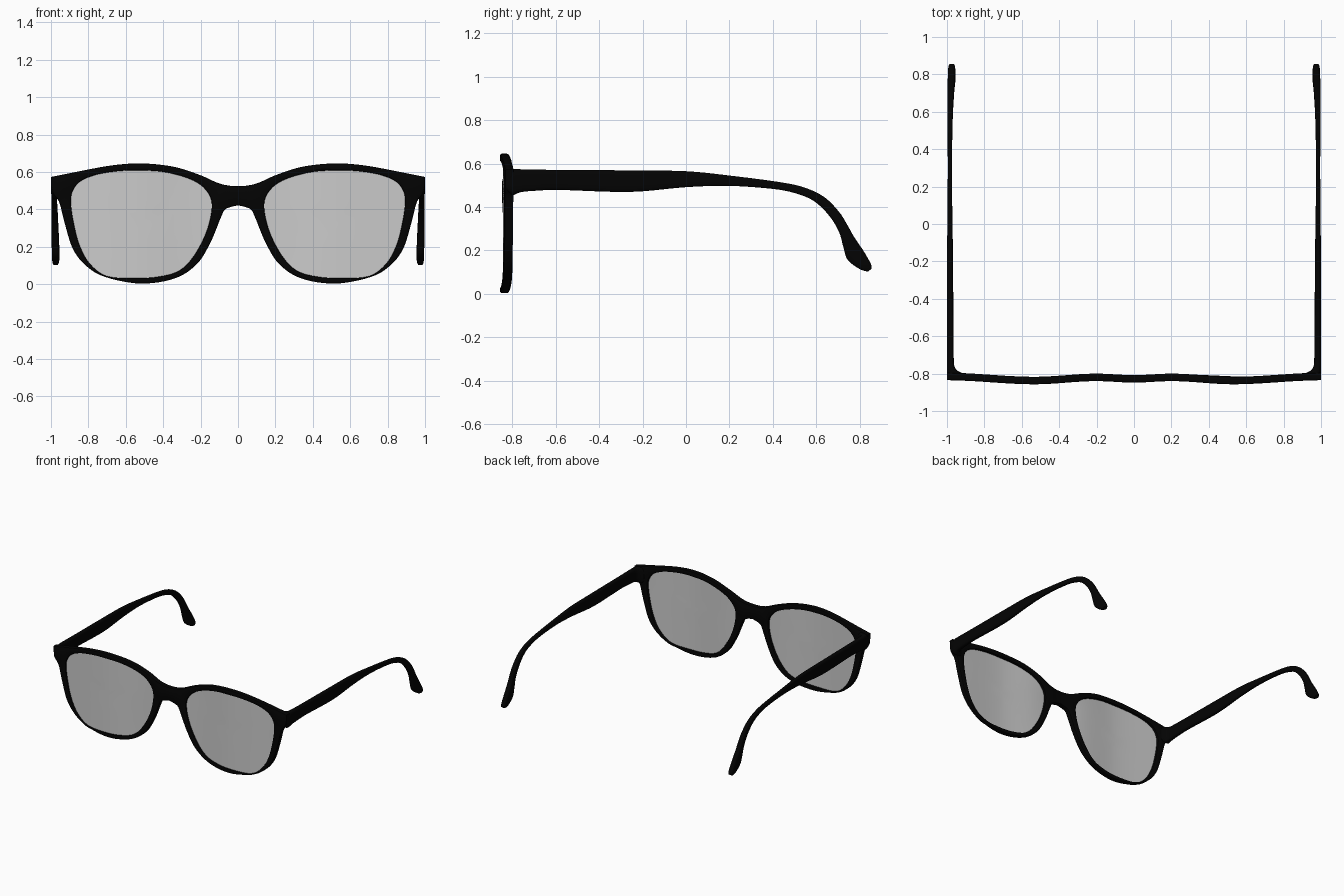
import bpy, bmesh, math
from mathutils import Vector

if "Cube" in bpy.data.objects:
    bpy.data.objects.remove(bpy.data.objects["Cube"])


def material(name, rgba):
    m = bpy.data.materials.new(name)
    m.diffuse_color = rgba
    m.use_nodes = True
    m.node_tree.nodes["Principled BSDF"].inputs["Base Color"].default_value = m.diffuse_color
    return m


black = material("black_acetate", (0.001, 0.001, 0.001, 1))
glass = material("tinted_glass", (0.6, 0.6, 0.6, 0.65))


def smooth_path(pts, closed=False, n=6):
    """Catmull-Rom curve through points of any dimension."""
    P = [Vector(p) for p in pts]
    if closed:
        P = [P[-1]] + P + [P[0], P[1]]
    else:
        P = [P[0]] + P + [P[-1]]
    out = []
    for a, b, c, d in zip(P, P[1:], P[2:], P[3:]):
        for i in range(n):
            t = i / n
            out.append(0.5 * (2 * b + (c - a) * t + (2 * a - 5 * b + 4 * c - d) * t * t
                              + (3 * b - a - 3 * c + d) * t ** 3))
    return out if closed else out + [P[-2]]


def front_y(x):
    """Depth of the gently waving front, by distance from the middle."""
    stops = [(0, -.828), (.2, -.820), (.53, -.837), (1.01, -.815)]
    x = abs(x)
    for (x0, y0), (x1, y1) in zip(stops, stops[1:]):
        if x <= x1:
            t = (x - x0) / (x1 - x0)
            return y0 + (y1 - y0) * t * t * (3 - 2 * t)
    return stops[-1][1]


def finish(name, bm, mat, angle=40):
    bmesh.ops.recalc_face_normals(bm, faces=bm.faces)
    me = bpy.data.meshes.new(name)
    bm.to_mesh(me)
    bm.free()
    ob = bpy.data.objects.new(name, me)
    bpy.context.collection.objects.link(ob)
    me.materials.append(mat)
    bpy.ops.object.select_all(action='DESELECT')
    ob.select_set(True)
    bpy.context.view_layer.objects.active = ob
    bpy.ops.object.shade_smooth_by_angle(angle=math.radians(angle))
    return ob


def offset(pts, d):
    """Move a closed outline outward (d > 0) or inward (d < 0)."""
    n = len(pts)
    area = sum(pts[i - 1].x * pts[i].y - pts[i].x * pts[i - 1].y for i in range(n))
    s = d if area > 0 else -d
    out = []
    for i in range(n):
        t = (pts[(i + 1) % n] - pts[i - 1]).normalized()
        out.append(pts[i] + Vector((t.y, -t.x)) * s)
    return out


def bridge(bm, rings):
    """Quads between successive closed rings."""
    for a, b in zip(rings, rings[1:]):
        for i in range(len(a)):
            bm.faces.new((a[i - 1], a[i], b[i], b[i - 1]))


# Front profile (right half, x-z)
brow = smooth_path([(0, .524), (.05, .527), (.11, .542), (.2, .582), (.32, .622), (.44, .641),
                    (.56, .645), (.68, .634), (.8, .613), (1, .573)])
rim = smooth_path([(1, .573), (.998, .52), (.985, .48), (.965, .455), (.95, .42), (.925, .32),
                   (.882, .187), (.81, .096), (.706, .037), (.52, .003), (.34, .030),
                   (.22, .107), (.146, .225), (.09, .36), (.065, .402), (0, .422)])
half = brow + rim[1:]
outline = half + [Vector((-p.x, p.y)) for p in half[-2:0:-1]]
hole = smooth_path([(.893, .43), (.885, .495), (.845, .548), (.765, .583), (.66, .602), (.55, .608),
                    (.40, .600), (.257, .562), (.176, .508), (.14, .428), (.164, .294),
                    (.23, .16), (.31, .075), (.417, .041), (.55, .032), (.70, .043),
                    (.79, .107), (.845, .203), (.877, .32)], closed=True)
mirror_hole = [Vector((-p.x, p.y)) for p in hole]

# Front frame: rounded walls along each outline, capped front and back, bent to the wavy depth
bm = bmesh.new()
section = [(.007, .02), (.002, .0175), (0, .012), (0, -.012), (.002, -.0175), (.007, -.02)]
caps = ([], [])
for loop, sign in ((outline, -1), (hole, 1), (mirror_hole, 1)):
    rings = [[bm.verts.new((p.x, p.y, d)) for p in offset(loop, sign * inset)]
             for inset, d in section]
    bridge(bm, rings)
    for cap, ring in zip(caps, (rings[0], rings[-1])):
        cap += [bm.edges.get((ring[i - 1], ring[i])) for i in range(len(ring))]
for cap in caps:
    bmesh.ops.triangle_fill(bm, edges=cap, use_beauty=True, normal=(0, 0, 1))
for v in bm.verts:
    x, z, d = v.co
    v.co = (x, front_y(x) + d, z)
finish("front_frame", bm, black)

# Lenses: curved discs of shrinking rings
for side, label in ((1, "right"), (-1, "left")):
    bm = bmesh.new()
    edge, mid = offset(hole, .003), Vector((.52, .33))
    rings = []
    for k in (1, .85, .65, .45, .25):
        pts = [mid + (p - mid) * k for p in edge]
        rings.append([bm.verts.new((side * p.x, front_y(p.x) - .003, p.y)) for p in pts])
    bridge(bm, rings)
    hub = bm.verts.new((side * mid.x, front_y(mid.x) - .003, mid.y))
    for i in range(len(edge)):
        bm.faces.new((rings[-1][i - 1], rings[-1][i], hub))
    lens = finish(label + "_lens", bm, glass)
    mod = lens.modifiers.new("thickness", 'SOLIDIFY')
    mod.thickness, mod.offset, mod.use_rim = .008, 0, False

# Temple stations: upper edge y,z / lower edge y,z / inner x, outer x
stations = [(-.83, .571, -.83, .478, .92, .998), (-.80, .575, -.80, .455, .918, 1),
            (-.785, .576, -.785, .459, .942, 1), (-.76, .574, -.76, .468, .96, 1),
            (-.70, .573, -.70, .474, .964, 1), (-.58, .571, -.58, .478, .965, 1),
            (-.26, .569, -.26, .469, .967, 1), (0, .565, 0, .491, .97, .998),
            (.2, .545, .2, .497, .973, .996), (.43, .515, .41, .482, .972, .996),
            (.545, .49, .52, .458, .97, .997), (.637, .446, .595, .423, .967, .998),
            (.706, .377, .66, .359, .963, .998), (.745, .315, .705, .285, .96, .998),
            (.775, .262, .725, .215, .957, .997), (.82, .195, .745, .156, .955, .995),
            (.852, .138, .80, .114, .956, .993), (.856, .115, .838, .102, .962, .988)]
SEG = 20


def power(v):
    return math.copysign(abs(v) ** .55, v)


# Temples: rounded-box section lofted along the stations
for side, label in ((1, "right"), (-1, "left")):
    bm = bmesh.new()
    rings = []
    for ty, tz, by, bz, xi, xo in smooth_path(stations, n=5):
        ring = []
        for i in range(SEG):
            a = 2 * math.pi * (i + .5) / SEG
            u, w = power(math.cos(a)), power(math.sin(a))
            ring.append(bm.verts.new((side * ((xi + xo) / 2 + u * (xo - xi) / 2),
                                      (ty + by) / 2 + w * (ty - by) / 2,
                                      (tz + bz) / 2 + w * (tz - bz) / 2)))
        rings.append(ring)
    bridge(bm, rings)
    bm.faces.new(rings[0])
    bm.faces.new(rings[-1])
    finish(label + "_temple", bm, black, 50)
